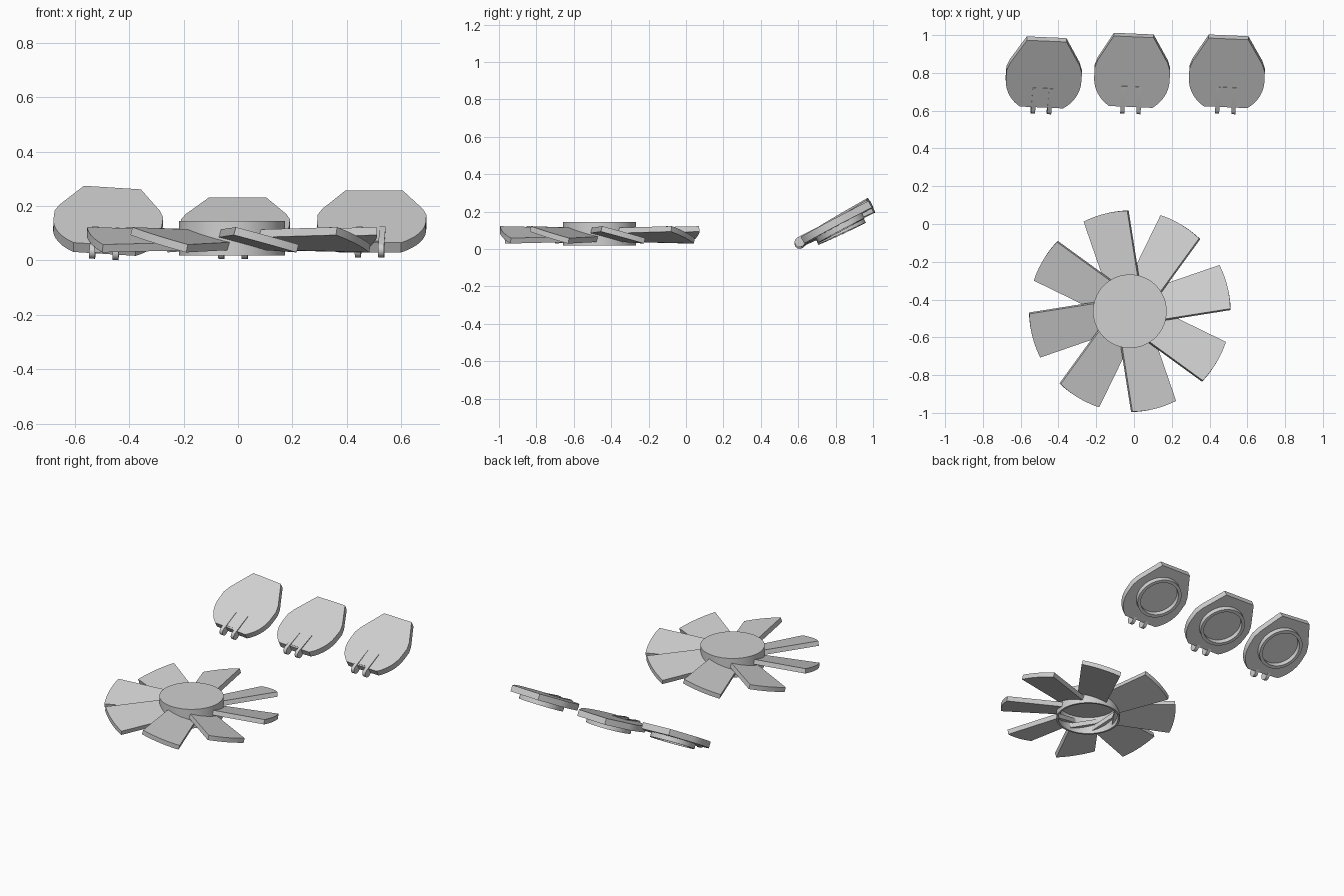
import bpy, bmesh, math
from mathutils import Matrix, Vector

if "Cube" in bpy.data.objects:
    bpy.data.objects.remove(bpy.data.objects["Cube"])

grey = bpy.data.materials.new("light_grey")
grey.use_nodes = True
tone = (0.63, 0.63, 0.63, 1)
grey.diffuse_color = tone
grey.node_tree.nodes["Principled BSDF"].inputs["Base Color"].default_value = tone


def move(x, y, z):
    return Matrix.Translation((x, y, z))


def turn(degrees, axis):
    return Matrix.Rotation(math.radians(degrees), 4, axis)


def finish(name, bm, matrix):
    bmesh.ops.remove_doubles(bm, verts=bm.verts, dist=1e-5)
    bmesh.ops.recalc_face_normals(bm, faces=bm.faces)
    mesh = bpy.data.meshes.new(name)
    bm.to_mesh(mesh)
    bm.free()
    mesh.materials.append(grey)
    obj = bpy.data.objects.new(name, mesh)
    bpy.context.collection.objects.link(obj)
    obj.matrix_world = matrix
    bpy.ops.object.select_all(action='DESELECT')
    obj.select_set(True)
    bpy.context.view_layer.objects.active = obj
    bpy.ops.object.shade_smooth_by_angle(angle=math.radians(30))
    return obj


def prism(name, outline, low, high, matrix):
    """Extrude a closed 2D outline from low to high along local z."""
    bm = bmesh.new()
    face = bm.faces.new([bm.verts.new((x, y, low)) for x, y in outline])
    top = bmesh.ops.extrude_face_region(bm, geom=[face])["geom"]
    for v in top:
        if isinstance(v, bmesh.types.BMVert):
            v.co.z = high
    return finish(name, bm, matrix)


def lathe(name, profile, matrix, steps=64):
    """Revolve (radius, z) points about local z."""
    bm = bmesh.new()
    verts = [bm.verts.new((r, 0, z)) for r, z in profile]
    edges = [bm.edges.new(pair) for pair in zip(verts, verts[1:])]
    bmesh.ops.spin(bm, geom=verts + edges, cent=(0, 0, 0), axis=(0, 0, 1),
                   angle=math.tau, steps=steps)
    return finish(name, bm, matrix)


def arc(cx, cy, r, start, end, n):
    angles = [math.radians(start + (end - start) * i / n) for i in range(n + 1)]
    return [(cx + r * math.cos(a), cy + r * math.sin(a)) for a in angles]


# Fan hub: a cap open underneath
HUB = (-0.022, -0.462)
R = 0.195
lathe("fan_hub",
      [(0, 0.145), (R, 0.145), (R, 0.018), (R - 0.012, 0.018),
       (R - 0.012, 0.13), (0, 0.13)], move(*HUB, 0))

# Fan blades: tapered, pitched, with rounded tips that reach through the hub wall
PITCH = 15
inner_u = 0.16
inner_half = 0.0875
stretch = 1 / math.cos(math.radians(PITCH))
blade = [(inner_u, -inner_half)] + arc(0, 0, 0.533, -12.9, 12.9, 10) + [(inner_u, inner_half)]
blade = [(u, v * stretch) for u, v in blade]
for i in range(8):
    prism(f"fan_blade_{i + 1}", blade, -0.015, 0.015,
          move(*HUB, 0.076) @ turn(14 + 45 * i, 'Z') @ turn(-PITCH, 'X'))

# Flap plate outline: round near the hinge, chamfered at the far end
plate = arc(0, 0.184, 0.2, -55, 0, 10) + [(0.2, 0.24), (0.185, 0.285), (0.105, 0.43)]
plate += [(-x, y) for x, y in reversed(plate)]

# Hinge prong side profile: round end with a straight bar
prong = arc(0, 0, 0.027, 90, 300, 18) + [(0.05, -0.018), (0.14, 0.01), (0.14, 0.024)]
SIDEWAYS = Matrix(((0, 0, 1, 0), (1, 0, 0, 0), (0, 1, 0, 0), (0, 0, 0, 1)))

# Three flaps: hinge position, pitch, roll
flaps = {
    "right": (-0.492, 0.031, 30.8, 3.6),
    "middle": (-0.018, 0.032, 25, 0),
    "left": (0.484, 0.038, 28, 0),
}
for side, (x, z, pitch, roll) in flaps.items():
    base = move(x, 0.61, z) @ turn(-2.5, 'Z') @ turn(roll, 'Y') @ turn(pitch, 'X')
    prism(f"{side}_flap_plate", plate, -0.02, 0.02, base)
    lathe(f"{side}_flap_ring",
          [(0.14, -0.015), (0.14, -0.05), (0.12, -0.05), (0.12, -0.015)],
          base @ move(0, 0.225, 0))
    lug = [(-0.05, 0.03), (0.05, 0.03), (0.05, 0.14), (-0.05, 0.14)]
    prism(f"{side}_flap_lug", lug, 0.01, 0.022, base)
    for hand, offset in (("right", -0.043), ("left", 0.043)):
        prism(f"{side}_flap_{hand}_prong", prong, offset - 0.011, offset + 0.011,
              base @ SIDEWAYS)
